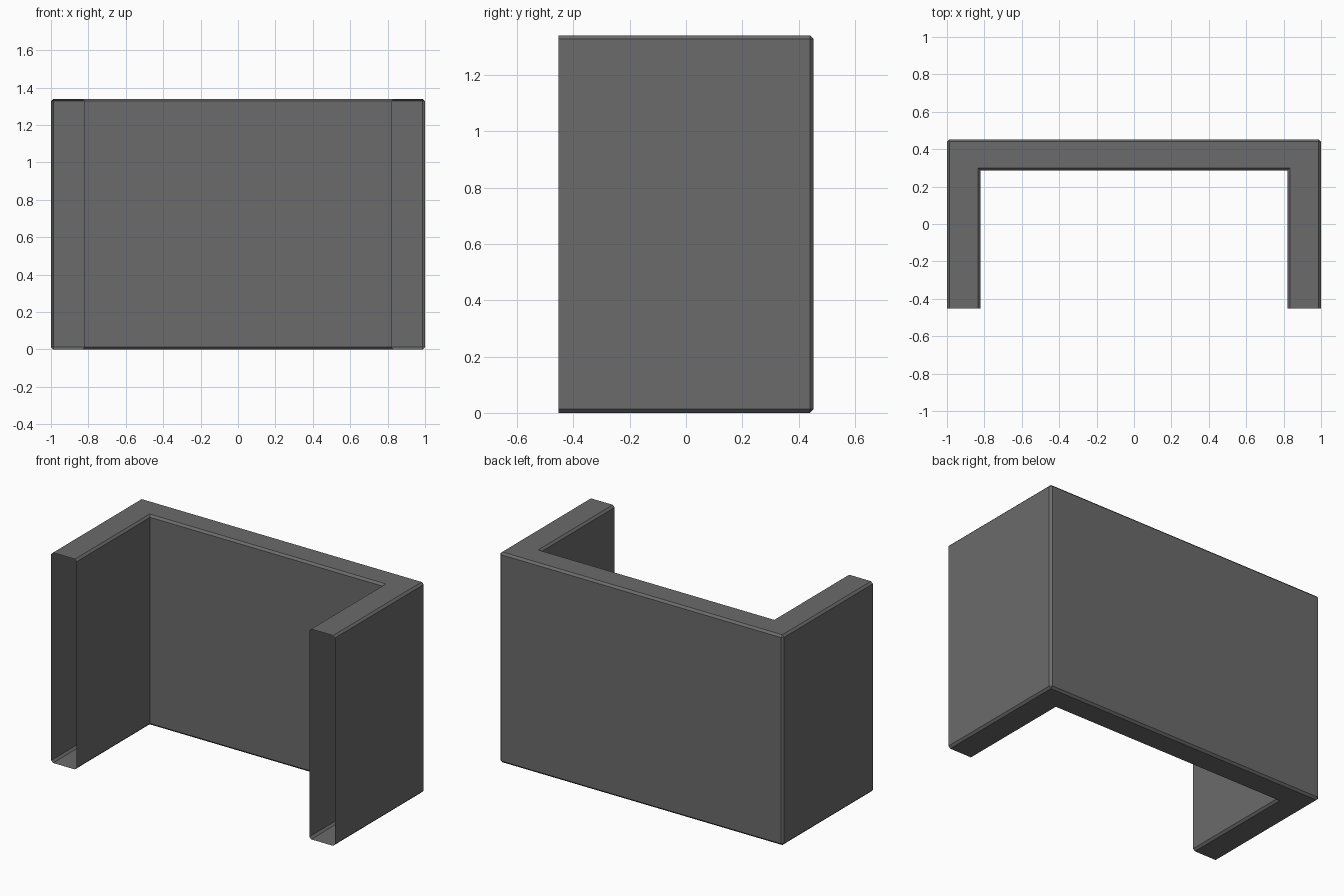
import bpy, bmesh

if "Cube" in bpy.data.objects:
    bpy.data.objects.remove(bpy.data.objects["Cube"])

W, D, H = 1.0, 0.453, 1.34      # half width, half depth, height
IX, IY = 0.82, 0.287            # inner side and inner back of the U
BEVEL = 0.013

grey = bpy.data.materials.new("dark grey")
grey.diffuse_color = (0.147, 0.147, 0.147, 1)
grey.use_nodes = True
grey.node_tree.nodes["Principled BSDF"].inputs["Base Color"].default_value = grey.diffuse_color

# U-shaped hollow wall: extrude the plan upwards
plan = [(-W, -D), (-IX, -D), (-IX, IY), (IX, IY), (IX, -D), (W, -D), (W, D), (-W, D)]
bm = bmesh.new()
base = bm.faces.new([bm.verts.new((x, y, 0)) for x, y in plan])
top = bmesh.ops.extrude_face_region(bm, geom=[base], use_keep_orig=True)["geom"]
bmesh.ops.translate(bm, vec=(0, 0, H), verts=[v for v in top if isinstance(v, bmesh.types.BMVert)])
bmesh.ops.recalc_face_normals(bm, faces=bm.faces[:])

# narrow chamfer on all convex edges
edges = [e for e in bm.edges if e.is_convex and
         not all(v.co.y < -D + 0.001 for v in e.verts) or
         (e.is_convex and abs(e.verts[0].co.z - e.verts[1].co.z) < 0.001
          and not all(v.co.y < -D + 0.001 for v in e.verts))]
# leave the front ends open
ends = [f for f in bm.faces if f.normal.y < -0.9 and f.calc_center_median().y < -D + 0.001]
bmesh.ops.bevel(bm, geom=edges, offset=BEVEL, offset_type='OFFSET', segments=1,
                profile=0.5, affect='EDGES', clamp_overlap=True)
ends = [f for f in bm.faces if all(v.co.y < -D + 0.001 for v in f.verts)]
bmesh.ops.delete(bm, geom=ends, context='FACES')

mesh = bpy.data.meshes.new("u_shaped_wall")
bm.to_mesh(mesh)
bm.free()
mesh.materials.append(grey)
wall = bpy.data.objects.new("u_shaped_wall", mesh)
bpy.context.collection.objects.link(wall)
